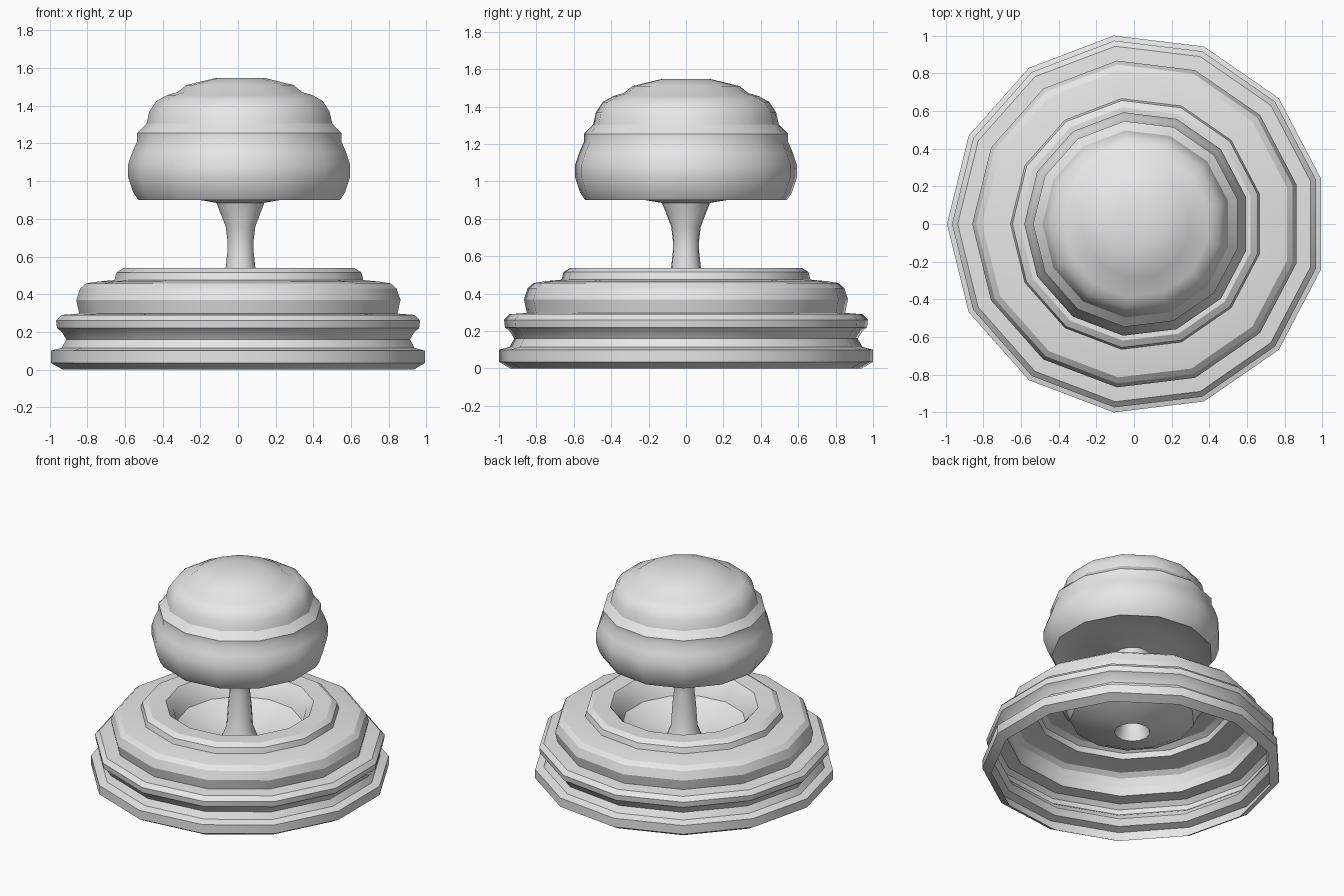
import bpy, bmesh, math
from math import pi, cos, sin

cube = bpy.data.objects.get("Cube")
if cube:
    bpy.data.objects.remove(cube)

SIDES = 13
CENTRE_X = 0.0145  # an odd side count needs a small shift to centre its bounds

grey = bpy.data.materials.new("plain grey")
grey.use_nodes = True
colour = (0.8, 0.8, 0.8, 1)
grey.diffuse_color = colour
grey.node_tree.nodes["Principled BSDF"].inputs["Base Color"].default_value = colour


def lathe(name, profile, cap_end=False):
    """Spin a (radius, height) profile about the vertical axis."""
    bm = bmesh.new()
    rings = [[bm.verts.new((CENTRE_X - r * cos(2 * pi * i / SIDES),
                            -r * sin(2 * pi * i / SIDES), z))
              for i in range(SIDES)] for r, z in profile]
    for low, high in zip(rings, rings[1:]):
        for i in range(SIDES):
            j = (i + 1) % SIDES
            bm.faces.new((low[i], low[j], high[j], high[i]))
    if cap_end:
        bm.faces.new(rings[-1])
    bmesh.ops.recalc_face_normals(bm, faces=bm.faces)
    mesh = bpy.data.meshes.new(name)
    bm.to_mesh(mesh)
    bm.free()
    mesh.materials.append(grey)
    obj = bpy.data.objects.new(name, mesh)
    bpy.context.collection.objects.link(obj)
    bpy.ops.object.select_all(action='DESELECT')
    obj.select_set(True)
    bpy.context.view_layer.objects.active = obj
    bpy.ops.object.shade_smooth_by_angle(angle=math.radians(30))
    return obj


# Hollow stepped base, dished in the middle down to the stem
lathe("stepped_base", [
    (0.945, 0.0), (1.007, 0.035), (1.007, 0.1), (0.95, 0.115),
    (0.925, 0.16), (0.95, 0.2), (0.975, 0.22), (0.98, 0.26), (0.95, 0.29),
    (0.857, 0.297), (0.873, 0.37), (0.852, 0.43), (0.82, 0.457),
    (0.756, 0.467), (0.67, 0.475), (0.66, 0.515), (0.623, 0.538),
    (0.50, 0.535), (0.45, 0.48), (0.42, 0.40), (0.30, 0.34), (0.12, 0.30)])

# Slim waisted stem, flared at both ends
lathe("stem", [
    (0.12, 0.30), (0.09, 0.38), (0.08, 0.54), (0.07, 0.63), (0.07, 0.68),
    (0.08, 0.76), (0.129, 0.885), (0.20, 0.897)])

# Ribbed dome with a shallow dished underside
lathe("dome_cap", [
    (0.20, 0.897), (0.35, 0.92), (0.48, 0.92), (0.543, 0.9),
    (0.57, 0.94), (0.597, 1.02), (0.597, 1.09), (0.575, 1.155), (0.55, 1.21),
    (0.55, 1.255), (0.50, 1.305), (0.485, 1.37), (0.448, 1.425),
    (0.39, 1.457), (0.336, 1.472), (0.288, 1.51), (0.129, 1.548)],
    cap_end=True)
